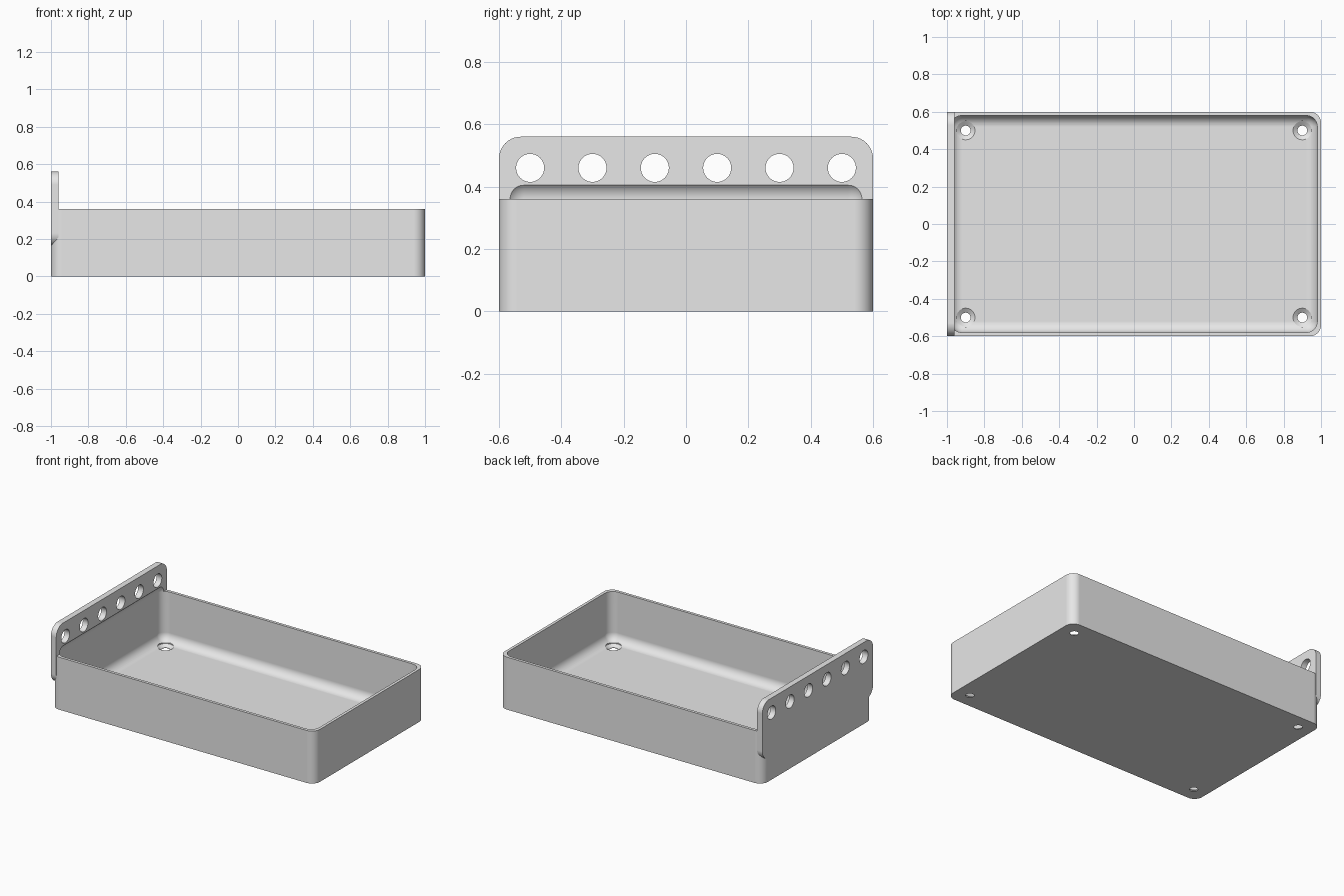
import bpy, bmesh, math
from mathutils import Matrix, Vector

if "Cube" in bpy.data.objects:
    bpy.data.objects.remove(bpy.data.objects["Cube"])

grey = bpy.data.materials.new("plain grey")
grey.use_nodes = True
grey.diffuse_color = (0.8, 0.8, 0.8, 1)
grey.node_tree.nodes["Principled BSDF"].inputs["Base Color"].default_value = (0.8, 0.8, 0.8, 1)


def finish(bm, name):
    bmesh.ops.recalc_face_normals(bm, faces=bm.faces)
    mesh = bpy.data.meshes.new(name)
    bm.to_mesh(mesh)
    bm.free()
    mesh.materials.append(grey)
    obj = bpy.data.objects.new(name, mesh)
    bpy.context.collection.objects.link(obj)
    return obj


def rounded_box(name, low, high, radius, axes):
    """Box between two corners, rounding the edges that run along the given axes."""
    low, high = Vector(low), Vector(high)
    bm = bmesh.new()
    place = Matrix.Translation((low + high) / 2) @ Matrix.Diagonal((high - low).to_4d())
    bmesh.ops.create_cube(bm, size=1, matrix=place)

    def runs_along(edge):
        d = edge.verts[0].co - edge.verts[1].co
        return "xyz"[max(range(3), key=lambda i: abs(d[i]))]

    edges = [e for e in bm.edges if runs_along(e) in axes]
    bmesh.ops.bevel(bm, geom=edges, offset=radius, segments=10, profile=0.5,
                    affect='EDGES', clamp_overlap=True)
    return finish(bm, name)


def turned_cutter(name, profile, place):
    """Solid turned from (radius, height) pairs."""
    sides = 40
    bm = bmesh.new()
    rings = [[bm.verts.new((r * math.cos(math.tau * i / sides),
                            r * math.sin(math.tau * i / sides), z))
              for i in range(sides)] for r, z in profile]
    for a, b in zip(rings, rings[1:]):
        for i in range(sides):
            j = (i + 1) % sides
            bm.faces.new((a[i], a[j], b[j], b[i]))
    bm.faces.new(rings[0][::-1])
    bm.faces.new(rings[-1])
    bm.transform(place)
    return finish(bm, name)


def combine(target, other, operation):
    mod = target.modifiers.new(operation.lower(), 'BOOLEAN')
    mod.operation = operation
    mod.solver = 'EXACT'
    mod.object = other
    bpy.context.view_layer.objects.active = target
    bpy.ops.object.modifier_apply(modifier=mod.name)
    bpy.data.objects.remove(other)


# Tray body and the hanging plate flush with its end
tray = rounded_box("tray_with_hanger", (-1, -0.6, 0), (1, 0.6, 0.36), 0.06, "z")
plate = rounded_box("hanger_plate", (-1, -0.6, 0.16), (-0.96, 0.6, 0.56), 0.07, "x")
combine(tray, plate, 'UNION')

# Hollow with rounded floor edges, undercutting the plate
hollow = rounded_box("hollow", (-0.98, -0.58, 0.02), (0.98, 0.58, 0.42), 0.06, "xyz")
combine(tray, hollow, 'DIFFERENCE')

# Row of holes through the plate
for i in range(6):
    place = Matrix.Translation((-0.98, -0.5 + 0.2 * i, 0.46)) @ Matrix.Rotation(math.pi / 2, 4, 'Y')
    hole = turned_cutter("plate_hole", [(0.045, -0.1), (0.045, 0.1)], place)
    combine(tray, hole, 'DIFFERENCE')

# Countersunk screw holes in the floor corners
screw = [(0.026, -0.05), (0.026, 0.003), (0.05, 0.02), (0.05, 0.1)]
for x in (-0.9, 0.9):
    for y in (-0.5, 0.5):
        hole = turned_cutter("screw_hole", screw, Matrix.Translation((x, y, 0)))
        combine(tray, hole, 'DIFFERENCE')

# Smooth rounding with crisp edges and flat faces
bpy.ops.object.select_all(action='DESELECT')
tray.select_set(True)
bpy.context.view_layer.objects.active = tray
bpy.ops.object.shade_smooth_by_angle(angle=math.radians(30))
weighted = tray.modifiers.new("even_shading", 'WEIGHTED_NORMAL')
weighted.keep_sharp = True
